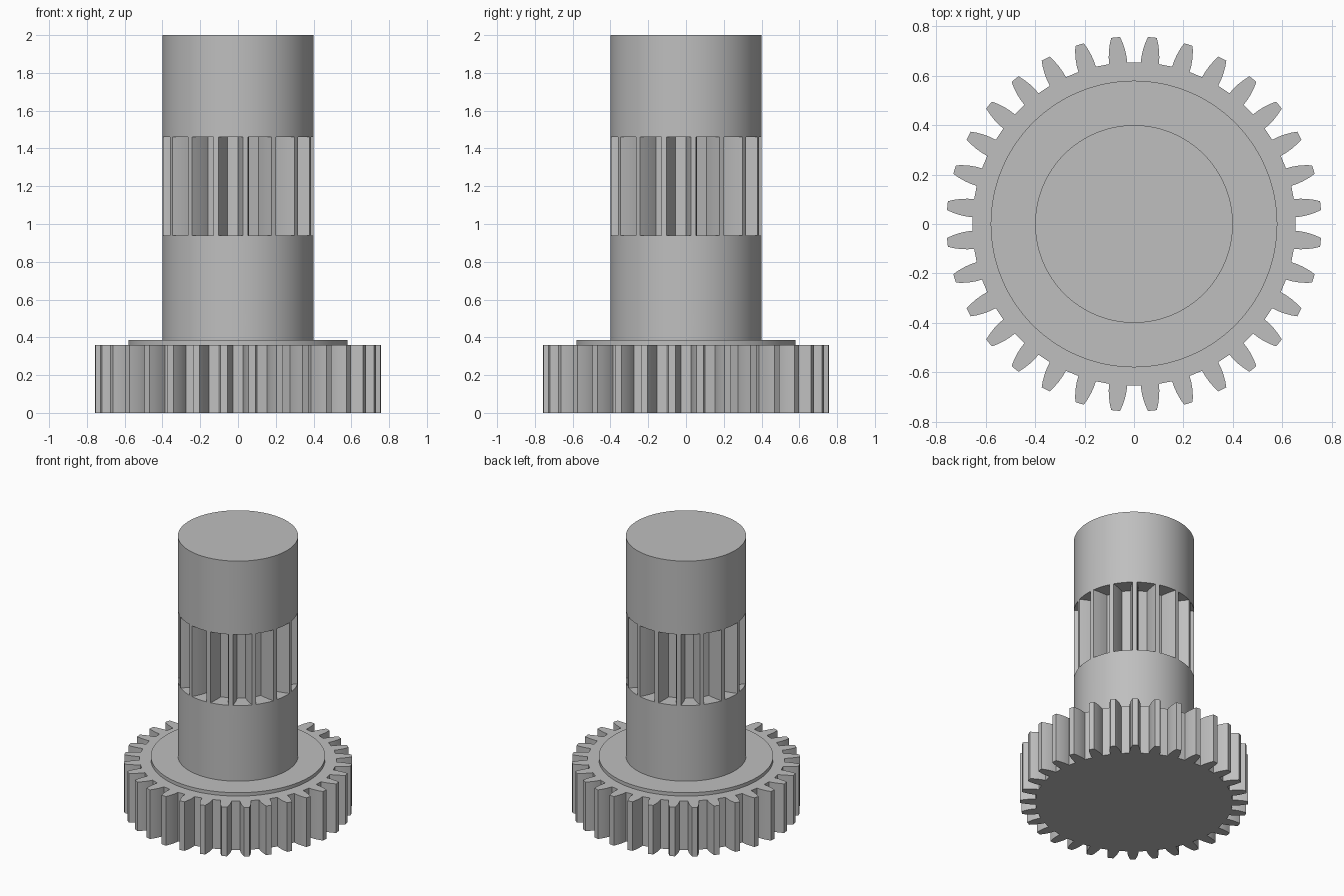
import bpy
import bmesh
from math import radians, sin, cos, pi

default = bpy.data.objects.get("Cube")
if default:
    bpy.data.objects.remove(default, do_unlink=True)

steel = bpy.data.materials.new("grey steel")
steel.use_nodes = True
colour = (0.52, 0.52, 0.52, 1)
steel.diffuse_color = colour
steel.node_tree.nodes["Principled BSDF"].inputs["Base Color"].default_value = colour


def polar(radius, angle):
    return radius * cos(angle), radius * sin(angle)


def ring(radius, count):
    return [polar(radius, 2 * pi * i / count) for i in range(count)]


def prisms(name, outlines, z0, z1):
    """Extrude closed outlines from z0 to z1 into one object."""
    bm = bmesh.new()
    for outline in outlines:
        low = [bm.verts.new((x, y, z0)) for x, y in outline]
        high = [bm.verts.new((x, y, z1)) for x, y in outline]
        bm.faces.new(low[::-1])
        bm.faces.new(high)
        for i in range(len(low)):
            j = (i + 1) % len(low)
            bm.faces.new((low[i], low[j], high[j], high[i]))
    mesh = bpy.data.meshes.new(name)
    bm.to_mesh(mesh)
    bm.free()
    mesh.materials.append(steel)
    obj = bpy.data.objects.new(name, mesh)
    bpy.context.collection.objects.link(obj)
    return obj


def smooth(obj):
    bpy.ops.object.select_all(action="DESELECT")
    obj.select_set(True)
    bpy.context.view_layer.objects.active = obj
    bpy.ops.object.shade_smooth_by_angle(angle=radians(28))


# Both tooth rings share this starting angle
start = radians(5.625)

# Large gear: flank given as (radius, half width), mirrored per tooth
flank = [(0.655, 0.037), (0.68, 0.036), (0.705, 0.033), (0.735, 0.026), (0.759, 0.018)]
teeth = 32
gear_outline = []
for k in range(teeth):
    centre = start + 2 * pi * k / teeth
    gear_outline += [polar(r, centre - w / r) for r, w in flank]
    gear_outline += [polar(r, centre + w / r) for r, w in reversed(flank)]
smooth(prisms("gear", [gear_outline], 0, 0.36))

# Raised collar on the gear
smooth(prisms("collar", [ring(0.58, 128)], 0.36, 0.385))

# Shaft with a band of grooves that leaves narrow splines flush with its surface
shaft = prisms("shaft", [ring(0.4, 128)], 0.385, 2)
groove = [(0.285, 5.65), (0.32, 6.5), (0.36, 7.75), (0.4, 9.25), (0.45, 9.25)]
splines = 16
grooves = []
for k in range(splines):
    centre = start + 2 * pi * (k + 0.5) / splines
    side = [polar(r, centre - radians(a)) for r, a in groove]
    side += [polar(r, centre + radians(a)) for r, a in reversed(groove)]
    grooves.append(side)
cutter = prisms("groove_cutter", grooves, 0.94, 1.46)
cutter.hide_render = True

cut = shaft.modifiers.new("grooves", "BOOLEAN")
cut.operation = "DIFFERENCE"
cut.solver = "EXACT"
cut.object = cutter
bpy.context.view_layer.objects.active = shaft
bpy.ops.object.modifier_apply(modifier=cut.name)
bpy.data.objects.remove(cutter, do_unlink=True)
smooth(shaft)
